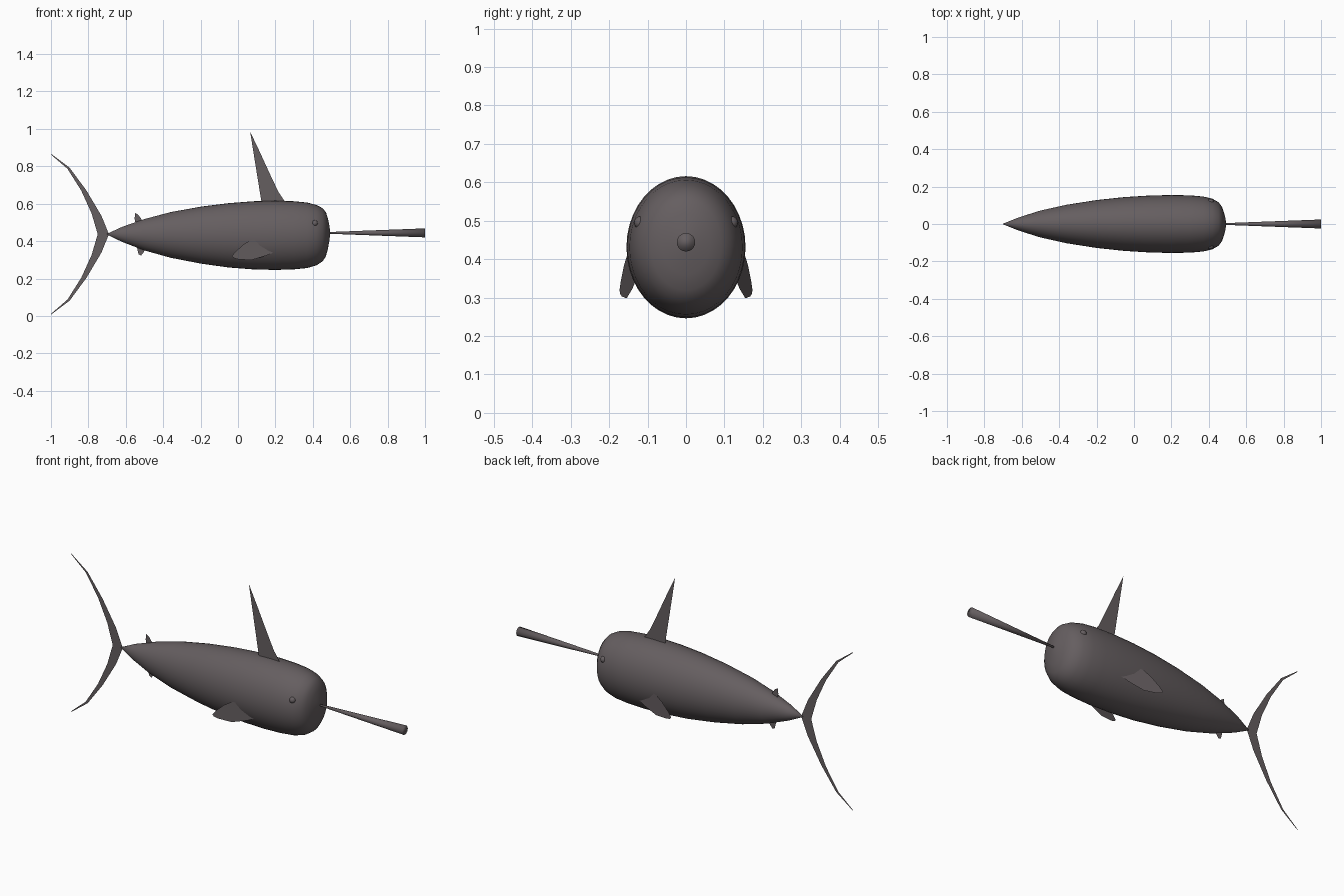
import bpy, bmesh, math
from mathutils import Vector

cube = bpy.data.objects.get("Cube")
if cube:
    bpy.data.objects.remove(cube, do_unlink=True)

skin = bpy.data.materials.new("dark_warm_grey")
skin.use_nodes = True
skin.diffuse_color = (0.13, 0.112, 0.117, 1)
skin.node_tree.nodes["Principled BSDF"].inputs["Base Color"].default_value = skin.diffuse_color


def finish(name, bm, smooth=True):
    mesh = bpy.data.meshes.new(name)
    bm.to_mesh(mesh)
    bm.free()
    mesh.materials.append(skin)
    for p in mesh.polygons:
        p.use_smooth = smooth
    obj = bpy.data.objects.new(name, mesh)
    bpy.context.collection.objects.link(obj)
    return obj


def loft(name, rows, sides):
    """Skin elliptical rings given as (x, half width, half height, centre z)."""
    bm = bmesh.new()
    rings = []
    for x, ry, rz, cz in rows:
        angles = [math.tau * i / sides for i in range(sides)]
        rings.append([bm.verts.new((x, ry * math.cos(a), cz + rz * math.sin(a))) for a in angles])
    for a, b in zip(rings, rings[1:]):
        for i in range(sides):
            j = (i + 1) % sides
            bm.faces.new((a[i], a[j], b[j], b[i]))
    bm.faces.new(rings[0])
    bm.faces.new(rings[-1])
    bmesh.ops.recalc_face_normals(bm, faces=bm.faces)
    return finish(name, bm)


def sheet(name, outline, depth=lambda x: 0.0):
    """Thin upright fin from an x, z outline."""
    bm = bmesh.new()
    bm.faces.new([bm.verts.new((x, depth(x), z)) for x, z in outline])
    return finish(name, bm, False)


# Body: pointed tail, full shoulder, blunt rounded head
loft("body", [
    (-0.70, 0.002, 0.002, 0.437), (-0.62, 0.034, 0.040, 0.436),
    (-0.50, 0.072, 0.084, 0.434), (-0.36, 0.103, 0.122, 0.433),
    (-0.20, 0.128, 0.152, 0.432), (-0.05, 0.144, 0.172, 0.431),
    (0.08, 0.152, 0.182, 0.431), (0.20, 0.155, 0.185, 0.431),
    (0.30, 0.153, 0.182, 0.431), (0.37, 0.147, 0.175, 0.431),
    (0.42, 0.135, 0.161, 0.432), (0.452, 0.116, 0.142, 0.434),
    (0.470, 0.092, 0.118, 0.437), (0.481, 0.062, 0.080, 0.440),
    (0.489, 0.030, 0.038, 0.443), (0.493, 0.004, 0.004, 0.444)], 40)

# Horn flaring towards its outer end
loft("horn", [(0.47, 0.004, 0.004, 0.444), (1.0, 0.024, 0.024, 0.444)], 24)

# Upright fins along the middle
sheet("dorsal_fin", [(0.125, 0.612), (0.25, 0.612), (0.215, 0.665),
                     (0.17, 0.76), (0.115, 0.88), (0.065, 0.985), (0.093, 0.81)])
sheet("rear_finlet", [(-0.55, 0.55), (-0.532, 0.54), (-0.515, 0.515), (-0.506, 0.48),
                      (-0.489, 0.375), (-0.503, 0.342), (-0.518, 0.323), (-0.532, 0.33),
                      (-0.541, 0.37), (-0.545, 0.48), (-0.553, 0.52)])

# Crescent tail: matching pairs of leading and trailing points, mirrored in height
MID = 0.437
half = [((-0.69, 0.0), (-0.75, 0.0)), ((-0.73, 0.098), (-0.783, 0.112)),
        ((-0.81, 0.233), (-0.838, 0.233)), ((-0.90, 0.355), (-0.912, 0.35)),
        ((-1.0, 0.43), (-0.998, 0.424))]
for name, s in (("upper_tail_fluke", 1), ("lower_tail_fluke", -1)):
    bm = bmesh.new()
    pairs = [[bm.verts.new((x, 0, MID + s * h)) for x, h in pair] for pair in half]
    for (a, b), (c, d) in zip(pairs, pairs[1:]):
        bm.faces.new((a, b, d, c) if s > 0 else (a, c, d, b))
    finish(name, bm, False)

# Side fins and low eyes, mirrored left and right
side_outline = [(-0.033, 0.32), (-0.015, 0.342), (0.03, 0.383), (0.07, 0.407), (0.10, 0.41),
                (0.15, 0.385), (0.2, 0.343), (0.15, 0.322), (0.07, 0.298), (0.0, 0.303), (-0.025, 0.31)]
for label, s in (("left", 1), ("right", -1)):
    # The head faces +x, so these names follow the near and far flanks
    flank = "rear" if s > 0 else "front"
    sheet(flank + "_side_fin", side_outline, lambda x: s * (0.167 - 0.18 * x))
    bm = bmesh.new()
    bmesh.ops.create_uvsphere(bm, u_segments=16, v_segments=10, radius=0.017)
    bmesh.ops.translate(bm, verts=bm.verts, vec=Vector((0.41, s * 0.118, 0.495)))
    finish(flank + "_eye", bm)
